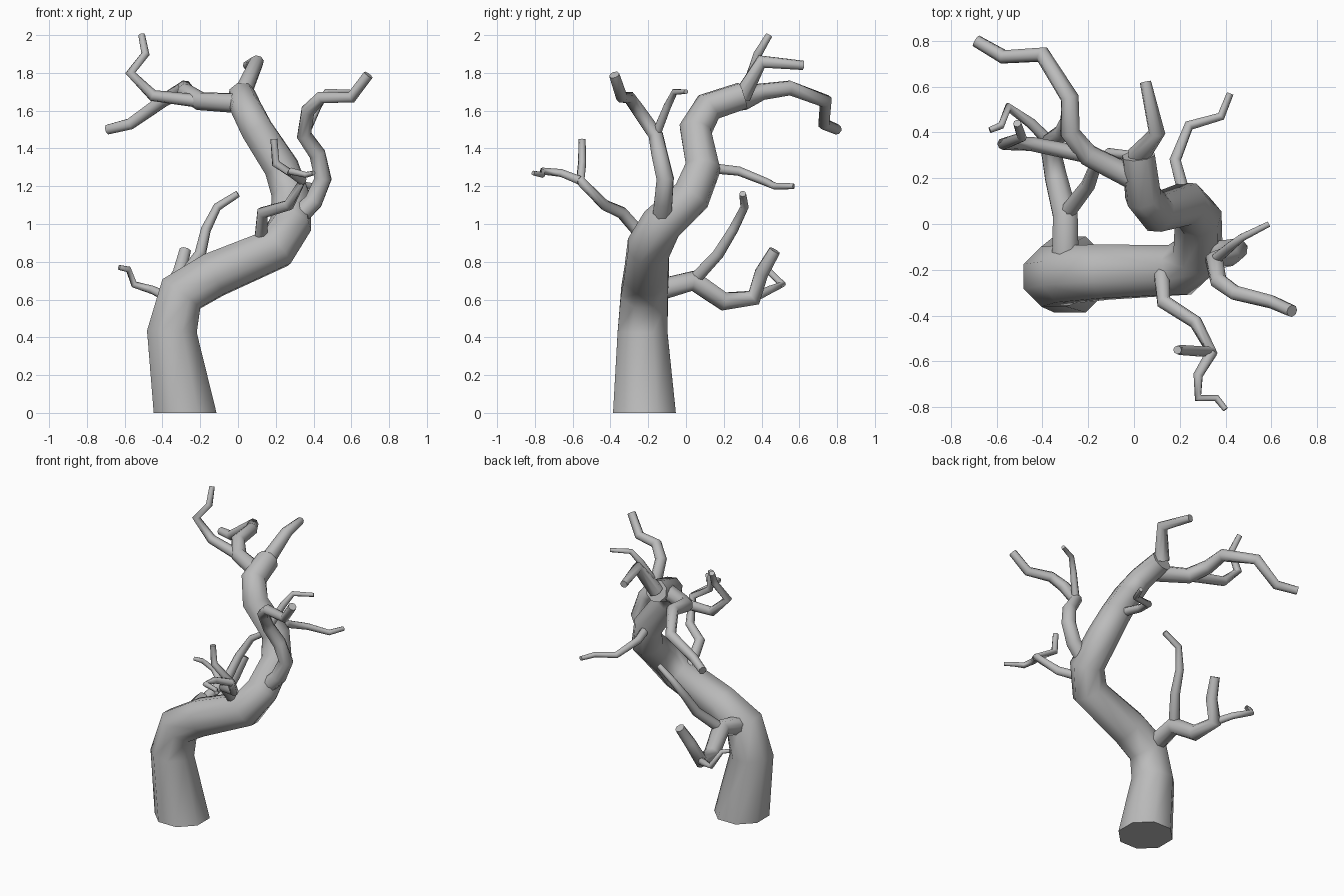
import bpy, bmesh, math
from mathutils import Vector

cube = bpy.data.objects.get("Cube")
if cube:
    bpy.data.objects.remove(cube, do_unlink=True)

# Single bark colour
grey = (.5, .5, .5, 1)
bark = bpy.data.materials.new("grey_bark")
bark.use_nodes = True
bark.diffuse_color = grey
bark.node_tree.nodes["Principled BSDF"].inputs["Base Color"].default_value = grey

SIDES = 8
ANGLES = [math.tau * (j + .5) / SIDES for j in range(SIDES)]


def ring(bm, centre, radius, side, up):
    """One cross-section of a limb."""
    return [bm.verts.new(centre + radius * (side * math.cos(angle) + up * math.sin(angle)))
            for angle in ANGLES]


def limb(name, thickness, path):
    """Tube along a path, tapering to half its thickness; returns its points for forks."""
    points = [Vector(point) for point in path]
    last = len(points) - 1
    directions = [(end - start).normalized() for start, end in zip(points, points[1:])]
    bm = bmesh.new()
    rings = []
    side = Vector((1, 0, 0))
    for i, point in enumerate(points):
        radius = thickness * (1 - i / last / 2)
        tangent = (directions[max(i - 1, 0)] + directions[min(i, last - 1)]).normalized()
        # A limb that touches the ground has a level, flared foot
        if point.z == 0:
            tangent = Vector((0, 0, 1))
            radius *= 1.2
        # Carry the side direction along the path so the tube does not twist
        side = side - tangent * side.dot(tangent)
        if side.length < .1:
            side = tangent.orthogonal()
        side.normalize()
        rings.append(ring(bm, point, radius, side, tangent.cross(side)))
    for lower, upper in zip(rings, rings[1:]):
        for j in range(SIDES):
            k = (j + 1) % SIDES
            face = bm.faces.new((lower[j], lower[k], upper[k], upper[j]))
            face.smooth = True
    bm.faces.new(reversed(rings[0]))
    bm.faces.new(rings[-1])
    mesh = bpy.data.meshes.new(name)
    bm.to_mesh(mesh)
    bm.free()
    mesh.materials.append(bark)
    bpy.context.collection.objects.link(bpy.data.objects.new(name, mesh))
    return points


# Trunk, named by the bends where limbs leave it
trunk = limb("trunk", .15, [
    (-.28, -.22, 0), (-.35, -.23, .43), (-.3, -.22, .63), (-.13, -.21, .73),
    (.2, -.2, .87), (.28, -.13, 1), (.28, .03, 1.15), (.23, .09, 1.3),
    (.1, .05, 1.5), (.04, .12, 1.62), (.02, .3, 1.68)])
root, first, low_bend, slope, elbow, left_bend, rise, back_bend, *rest, tip = trunk

# Crown limbs
limb("crown_shoot", .05, [tip, (.1, .4, 1.86), (.05, .62, 1.84)])
start, crown_fork, *rest = limb("crown_right_limb", .055, [
    (0, .2, 1.64), (-.2, .3, 1.65), (-.28, .4, 1.7), (-.28, .55, 1.72),
    (-.4, .74, 1.65), (-.57, .73, 1.53), (-.69, .8, 1.5)])
limb("crown_right_twig", .036, [
    crown_fork, (-.45, .35, 1.68), (-.57, .35, 1.8), (-.49, .38, 1.9), (-.51, .44, 2)])

# Left limb with its fork
left_limb = limb("left_limb", .055, [
    left_bend, (.4, -.12, 1.12), (.45, -.11, 1.24), (.42, -.14, 1.37),
    (.35, -.16, 1.47), (.37, -.25, 1.6), (.44, -.3, 1.67), (.6, -.34, 1.67),
    (.69, -.38, 1.79)])
limb("left_twig", .026, [
    left_limb[4], (.42, -.1, 1.62), (.47, -.06, 1.7), (.59, 0, 1.7)])

# Front branch with its fork
front_branch = limb("front_branch", .037, [
    (.12, -.2, .9), (.13, -.34, 1.06), (.27, -.43, 1.1), (.34, -.56, 1.23),
    (.2, -.55, 1.32), (.19, -.55, 1.45)])
limb("front_twig", .025, [
    front_branch[3], (.28, -.66, 1.27), (.28, -.76, 1.28), (.36, -.76, 1.26),
    (.4, -.81, 1.27)])

# Back branch
limb("back_branch", .03, [
    back_bend, (.18, .28, 1.28), (.24, .43, 1.22), (.38, .47, 1.2), (.42, .57, 1.2)])

# Low back limb with its shoots
start, shoot_fork, dip, twig_fork, *rest = limb("low_limb", .065, [
    low_bend, (-.3, .04, .7), (-.34, .2, .59), (-.37, .36, .61),
    (-.31, .4, .74), (-.28, .47, .86)])
limb("low_tall_shoot", .036, [
    shoot_fork, (-.2, .17, .84), (-.17, .25, .97), (-.11, .31, 1.09), (0, .3, 1.16)])
limb("low_twig", .026, [
    twig_fork, (-.45, .44, .65), (-.55, .51, .68), (-.58, .43, .76), (-.63, .41, .77)])
